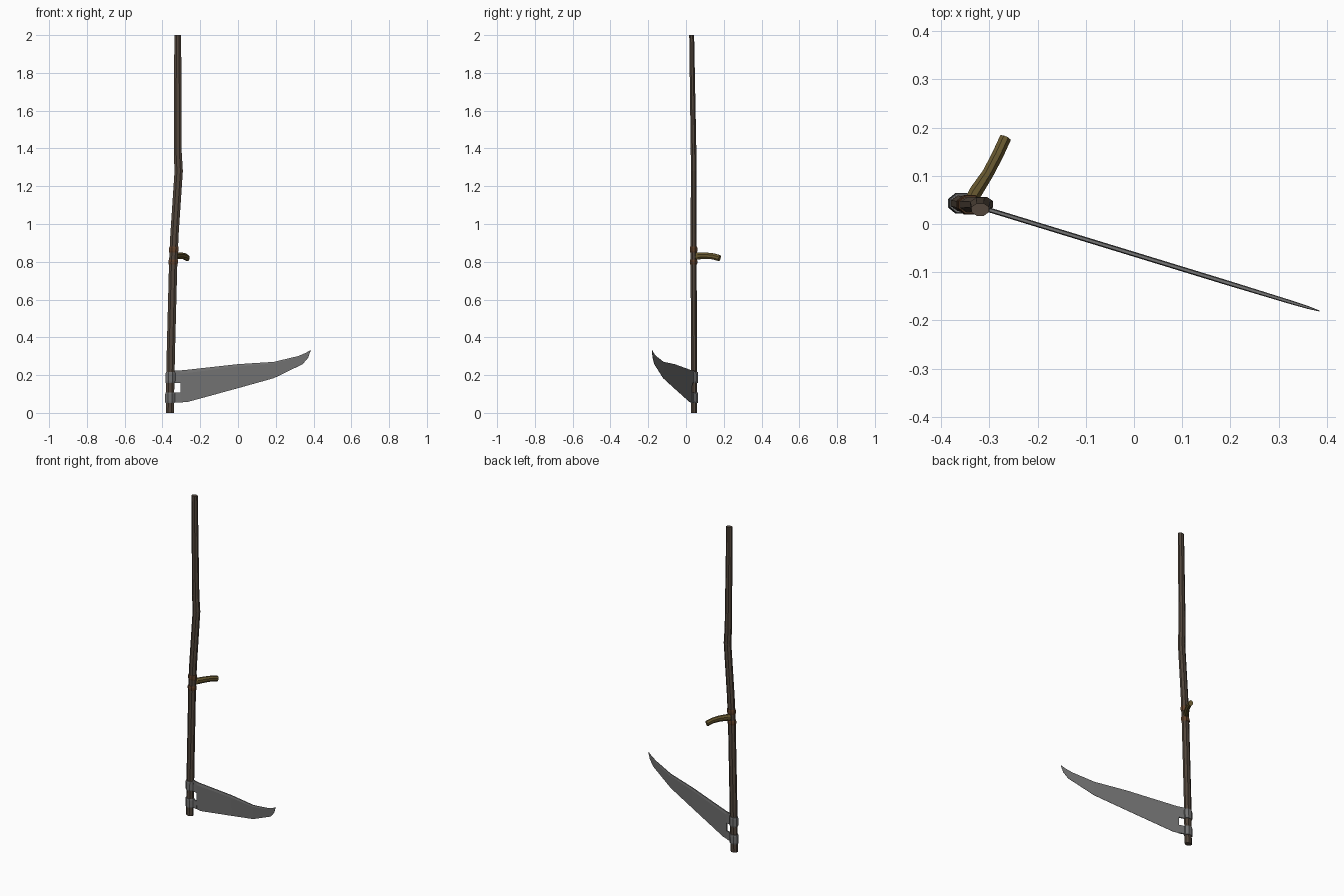
import bpy, bmesh, math
from mathutils import Vector

if "Cube" in bpy.data.objects:
    bpy.data.objects.remove(bpy.data.objects["Cube"])


def material(name, rgb):
    m = bpy.data.materials.new(name)
    m.diffuse_color = (*rgb, 1)
    m.use_nodes = True
    m.node_tree.nodes["Principled BSDF"].inputs["Base Color"].default_value = m.diffuse_color
    return m


WOOD = material("dark_wood", (0.085, 0.062, 0.045))
GRIP = material("grip_wood", (0.14, 0.10, 0.03))
BIND = material("leather", (0.12, 0.055, 0.025))
STEEL = material("steel", (0.17, 0.17, 0.17))


def finish(name, bm, mat):
    bmesh.ops.recalc_face_normals(bm, faces=bm.faces)
    me = bpy.data.meshes.new(name)
    bm.to_mesh(me)
    bm.free()
    me.materials.append(mat)
    ob = bpy.data.objects.new(name, me)
    bpy.context.collection.objects.link(ob)
    return ob


def skin(bm, rings):
    """Join equal-length rings of points into a capped tube."""
    vs = [[bm.verts.new(p) for p in r] for r in rings]
    n = len(vs[0])
    for a, b in zip(vs, vs[1:]):
        for i in range(n):
            j = (i + 1) % n
            bm.faces.new((a[i], a[j], b[j], b[i]))
    bm.faces.new(vs[0])
    bm.faces.new(vs[-1])


def tube(name, path, mat, ref, sides=8):
    """path rows: x, y, z, radius along side axis, radius along other axis."""
    pts = [Vector(p[:3]) for p in path]
    rings = []
    for k, p in enumerate(path):
        t = (pts[min(k + 1, len(pts) - 1)] - pts[max(k - 1, 0)]).normalized()
        side = Vector(ref).cross(t).normalized()
        other = t.cross(side)
        if ref == (0, 1, 0):      # upright parts keep level cuts
            side, other = Vector((1, 0, 0)), Vector((0, 1, 0))
        ring = []
        for i in range(sides):
            a = math.tau * (i + 0.5) / sides
            s = 1 / math.cos(math.pi / sides)
            ring.append(pts[k] + side * math.cos(a) * p[3] * s + other * math.sin(a) * p[4] * s)
        rings.append(ring)
    bm = bmesh.new()
    skin(bm, rings)
    return finish(name, bm, mat)


# Long, slightly bent shaft
SHAFT = [(-0.361, 0.043, 0.0, 0.021, 0.016), (-0.356, 0.043, 0.30, 0.022, 0.016),
         (-0.343, 0.040, 0.80, 0.022, 0.016), (-0.336, 0.040, 0.95, 0.022, 0.016),
         (-0.314, 0.041, 1.28, 0.022, 0.015), (-0.319, 0.040, 1.38, 0.021, 0.015),
         (-0.319, 0.030, 2.0, 0.018, 0.013)]
tube("shaft", SHAFT, WOOD, (0, 1, 0))


def on_shaft(z):
    for a, b in zip(SHAFT, SHAFT[1:]):
        if a[2] <= z <= b[2]:
            f = (z - a[2]) / (b[2] - a[2])
            return a[0] + (b[0] - a[0]) * f, a[1] + (b[1] - a[1]) * f


def band(name, z0, z1, rx, ry, mat):
    rows = []
    for z, k in ((z0, 0.93), (z0 + 0.008, 1), (z1 - 0.008, 1), (z1, 0.93)):
        rows.append((*on_shaft(z), z, rx * k, ry * k))
    tube(name, rows, mat, (0, 1, 0))


# Steel rings holding the blade, leather lashings holding the grip
band("blade_ring_lower", 0.052, 0.108, 0.026, 0.021, STEEL)
band("blade_ring_upper", 0.158, 0.216, 0.026, 0.021, STEEL)
band("lashing_lower", 0.785, 0.812, 0.025, 0.020, BIND)
band("lashing_upper", 0.850, 0.880, 0.025, 0.020, BIND)

# Curved side grip
tube("grip", [(-0.343, 0.040, 0.830, 0.012, 0.020), (-0.328, 0.067, 0.831, 0.014, 0.018),
              (-0.303, 0.105, 0.832, 0.012, 0.017), (-0.283, 0.143, 0.829, 0.012, 0.016),
              (-0.267, 0.178, 0.819, 0.012, 0.016)], GRIP, (0, 0, 1))

# Blade: thick spine on top, thin cutting edge below, angled in plan
NORMAL = Vector((0.293, 0.956, 0))


def plan(x, z, off=0.0):
    return Vector((x, 0.030 - 0.306 * (x + 0.303), z)) + NORMAL * off


def section(top, bot, t):
    (xt, zt), (xb, zb) = top, bot
    mx, mz = xt + (xb - xt) * 0.1, zt + (zb - zt) * 0.1
    return [plan(xt, zt, t * 0.6), plan(mx, mz, t), plan(xb, zb, 0.0008),
            plan(xb, zb, -0.0008), plan(mx, mz, -t), plan(xt, zt, -t * 0.6)]


STATIONS = [((-0.303, 0.225), (-0.303, 0.056), 0.005), ((-0.27, 0.228), (-0.27, 0.057), 0.005),
            ((0.0, 0.258), (0.0, 0.131), 0.005), ((0.19, 0.270), (0.19, 0.184), 0.005),
            ((0.32, 0.301), (0.342, 0.258), 0.004), ((0.36, 0.318), (0.371, 0.292), 0.003),
            ((0.384, 0.333), (0.385, 0.331), 0.001)]
bm = bmesh.new()
skin(bm, [section(*s) for s in STATIONS])
# Two tangs leave a square gap beside the shaft
for lo, hi, lo2, hi2 in ((0.157, 0.225, 0.162, 0.212), (0.056, 0.107, 0.056, 0.104)):
    skin(bm, [[plan(x, z, o) for z, o in ((a, 0.004), (b, 0.004), (b, -0.004), (a, -0.004))]
              for x, a, b in ((-0.303, lo, hi), (-0.335, lo, hi), (-0.352, lo2, hi2))])
finish("blade", bm, STEEL)
